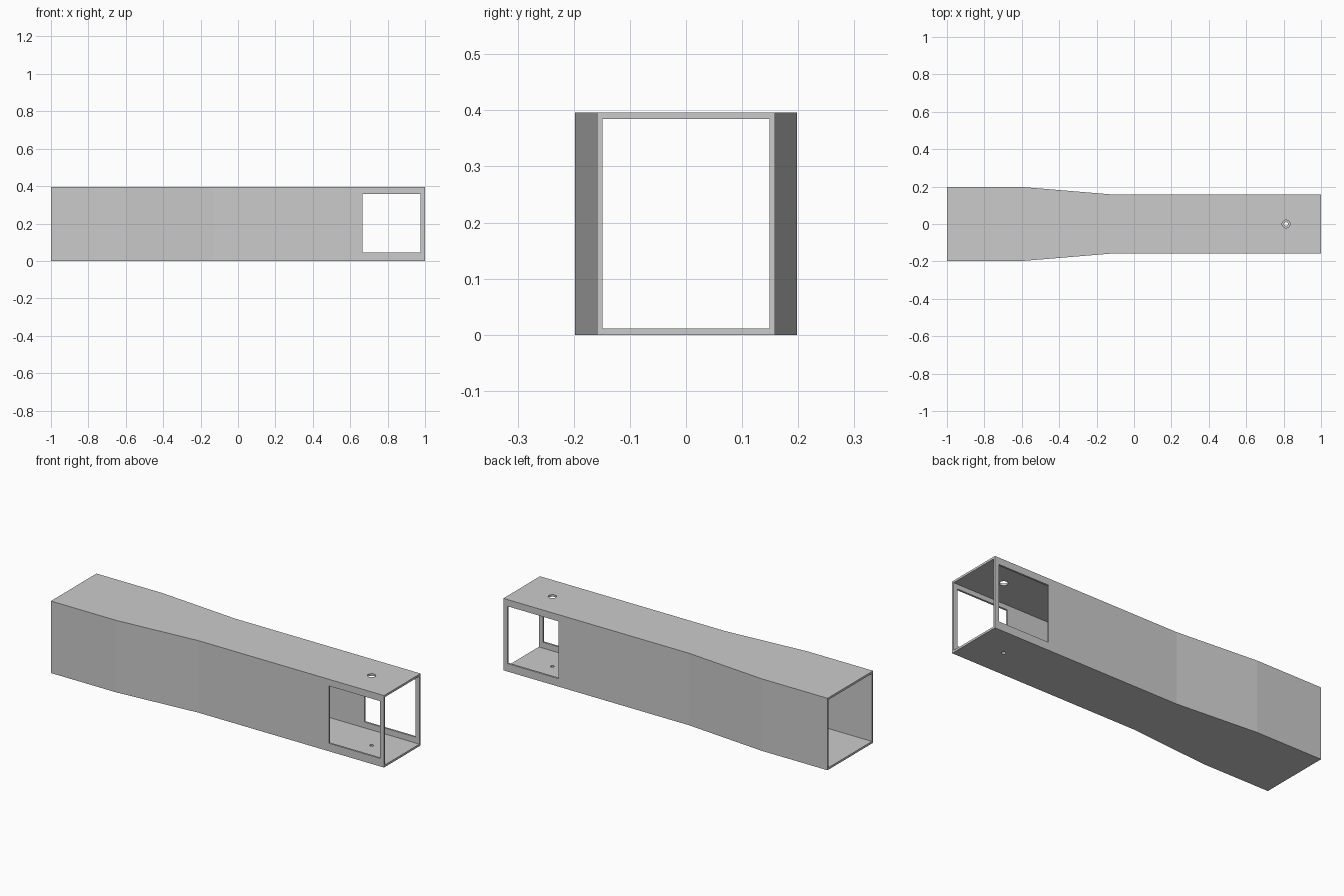
import bpy, bmesh

if "Cube" in bpy.data.objects:
    bpy.data.objects.remove(bpy.data.objects["Cube"])

H = 0.396       # outer height
WALL = 0.0115   # sheet thickness


def prism(name, half_plan, z0, z1):
    """Extrude a plan outline, mirrored across y = 0, from z0 to z1."""
    outline = [(x, -y) for x, y in half_plan] + [(x, y) for x, y in reversed(half_plan)]
    bm = bmesh.new()
    face = bm.faces.new([bm.verts.new((x, y, z0)) for x, y in outline])
    ext = bmesh.ops.extrude_face_region(bm, geom=[face])
    verts = [g for g in ext["geom"] if isinstance(g, bmesh.types.BMVert)]
    bmesh.ops.translate(bm, verts=verts, vec=(0, 0, z1 - z0))
    bmesh.ops.recalc_face_normals(bm, faces=bm.faces)
    mesh = bpy.data.meshes.new(name)
    bm.to_mesh(mesh)
    bm.free()
    obj = bpy.data.objects.new(name, mesh)
    bpy.context.collection.objects.link(obj)
    return obj


def round_cutter(name, x, z, radius):
    bpy.ops.mesh.primitive_cylinder_add(vertices=32, radius=radius, depth=0.1, location=(x, 0, z))
    obj = bpy.context.object
    obj.name = name
    return obj


def cut(target, cutter):
    cutter.hide_render = True
    mod = target.modifiers.new(cutter.name, "BOOLEAN")
    mod.operation = "DIFFERENCE"
    mod.solver = "EXACT"
    mod.object = cutter
    bpy.context.view_layer.objects.active = target
    bpy.ops.object.modifier_apply(modifier=mod.name)
    bpy.data.objects.remove(cutter)


# Tapered box duct
duct = prism("duct", [(-1, 0.198), (-0.6, 0.198), (-0.13, 0.159), (1, 0.159)], 0, H)

# Hollow inside, open at both ends
t = 0.0105
cut(duct, prism("inner_cutter",
                [(-1.1, 0.198 - t), (-0.6, 0.198 - t), (-0.13, 0.159 - t), (1.1, 0.159 - t)],
                WALL, H - WALL))

# Rectangular openings through both side walls
cut(duct, prism("window_cutter", [(0.665, 0.3), (0.975, 0.3)], 0.044, 0.359))

# Large hole in the roof, small hole in the floor
cut(duct, round_cutter("roof_hole_cutter", 0.813, H, 0.021))
cut(duct, round_cutter("floor_hole_cutter", 0.813, 0, 0.010))
